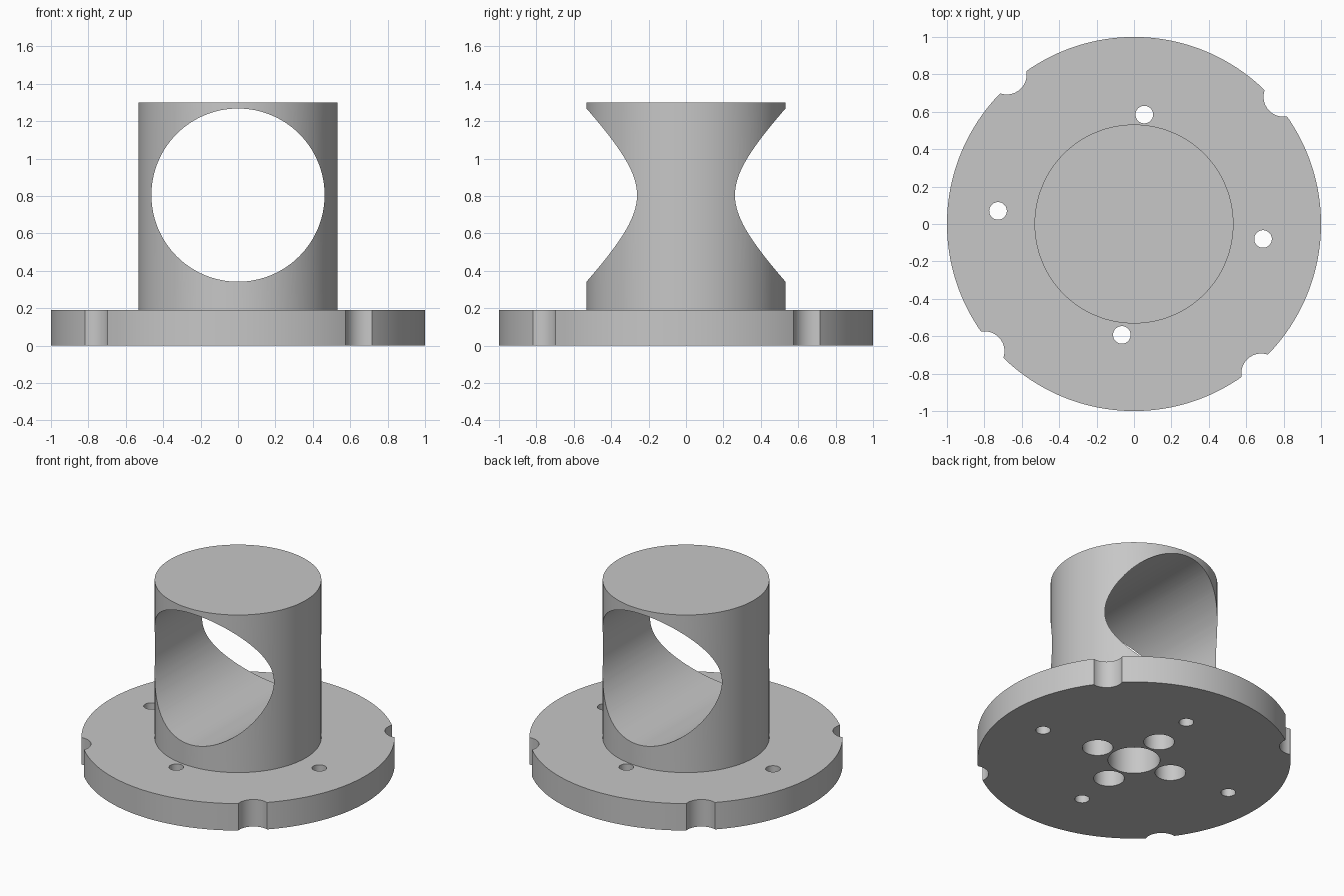
import bpy
from math import pi, radians, cos, sin

default = bpy.data.objects.get("Cube")
if default:
    bpy.data.objects.remove(default, do_unlink=True)

BASE_TOP = 0.19
POST_TOP = 1.30
POST_RADIUS = 0.532

grey = bpy.data.materials.new("machined grey")
grey.use_nodes = True
grey.diffuse_color = (0.57, 0.57, 0.57, 1)
grey.node_tree.nodes["Principled BSDF"].inputs["Base Color"].default_value = grey.diffuse_color


def cylinder(name, radius, bottom, top, x=0, y=0, sides=64):
    """Upright cylinder between two heights."""
    bpy.ops.mesh.primitive_cylinder_add(
        vertices=sides, radius=radius, depth=top - bottom,
        location=(x, y, (top + bottom) / 2))
    obj = bpy.context.object
    obj.name = name
    obj.data.materials.append(grey)
    return obj


def combine(target, tool, operation):
    """Apply a boolean and discard the tool."""
    mod = target.modifiers.new(operation.lower(), 'BOOLEAN')
    mod.operation = operation
    mod.solver = 'EXACT'
    mod.object = tool
    bpy.context.view_layer.objects.active = target
    bpy.ops.object.modifier_apply(modifier=mod.name)
    bpy.data.objects.remove(tool, do_unlink=True)


# Round flange with the post rising from it
flange = cylinder("flanged_post", 1.0, 0, BASE_TOP, sides=192)
post = cylinder("post", POST_RADIUS, 0.1, POST_TOP, sides=128)
combine(flange, post, 'UNION')

# Large bore running front to back through the post
bore = cylinder("bore", 0.463, -1.5, 1.5, sides=128)
bore.location = (0, 0, 0.805)
bore.rotation_euler = (pi / 2, 0, 0)
bpy.context.view_layer.update()
combine(flange, bore, 'DIFFERENCE')

# Four scalloped notches around the rim
for i in range(4):
    a = radians(40.4 + 90 * i)
    notch = cylinder("notch", 0.107, -0.1, 0.3, 1.05 * cos(a), 1.05 * sin(a))
    combine(flange, notch, 'DIFFERENCE')

# Small through holes in the flange
for x, y in [(0.055, 0.585), (-0.727, 0.07), (0.69, -0.08), (-0.065, -0.593)]:
    hole = cylinder("screw_hole", 0.047, -0.1, 0.3, x, y, 48)
    combine(flange, hole, 'DIFFERENCE')

# Blind recesses on the underside: a centre bore ringed by four bolt holes
combine(flange, cylinder("centre_recess", 0.166, -0.1, 0.188), 'DIFFERENCE')
for i in range(4):
    a = radians(-5.5 + 90 * i)
    recess = cylinder("bolt_recess", 0.098, -0.1, 0.188, 0.282 * cos(a), 0.282 * sin(a))
    combine(flange, recess, 'DIFFERENCE')

# Smooth curved walls, crisp machined edges
bpy.ops.object.select_all(action='DESELECT')
flange.select_set(True)
bpy.context.view_layer.objects.active = flange
bpy.ops.object.shade_smooth_by_angle(angle=radians(30))
